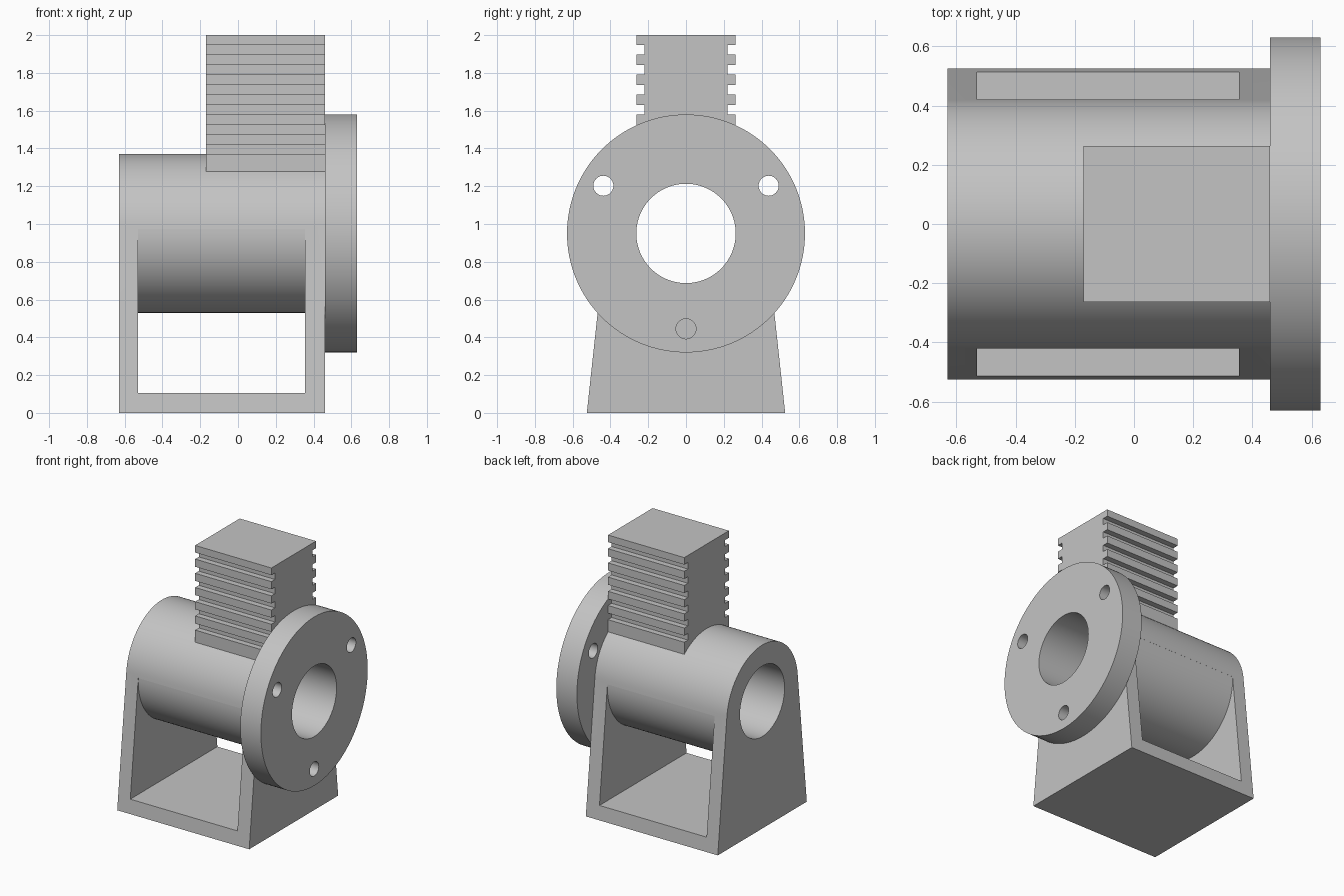
import bpy, bmesh
from math import sin, cos, acos, atan2, hypot, radians

cube = bpy.data.objects.get("Cube")
if cube:
    bpy.data.objects.remove(cube, do_unlink=True)

grey = bpy.data.materials.new("plain grey")
grey.use_nodes = True
colour = (0.55, 0.55, 0.55, 1)
grey.diffuse_color = colour
grey.node_tree.nodes["Principled BSDF"].inputs["Base Color"].default_value = colour

AXIS = 0.95                   # height of the bore axis
BARREL, BORE, FLANGE = 0.42, 0.263, 0.63
LEFT, FACE, RIGHT = -0.63, 0.46, 0.63
FOOT, FLOOR = 0.525, 0.105


def arc(radius, start, end, steps, y=0, z=AXIS):
    angles = [start + (end - start) * i / steps for i in range(steps + 1)]
    return [(y + radius * cos(a), z + radius * sin(a)) for a in angles]


def circle(radius, y=0, z=AXIS, steps=96):
    return arc(radius, 0, radians(360), steps, y, z)[:-1]


def prism(name, profile, x0, x1):
    """Extrude a (y, z) outline along x."""
    bm = bmesh.new()
    ends = [[bm.verts.new((x, y, z)) for y, z in profile] for x in (x0, x1)]
    for end in ends:
        bm.faces.new(end)
    n = len(profile)
    for i in range(n):
        j = (i + 1) % n
        bm.faces.new((ends[0][i], ends[0][j], ends[1][j], ends[1][i]))
    bmesh.ops.recalc_face_normals(bm, faces=bm.faces)
    mesh = bpy.data.meshes.new(name)
    bm.to_mesh(mesh)
    bm.free()
    mesh.materials.append(grey)
    obj = bpy.data.objects.new(name, mesh)
    bpy.context.collection.objects.link(obj)
    return obj


def select(obj):
    bpy.ops.object.select_all(action="DESELECT")
    obj.select_set(True)
    bpy.context.view_layer.objects.active = obj


def cut(obj, profile, x0, x1):
    cutter = prism("cutter", profile, x0, x1)
    cutter.hide_render = True
    mod = obj.modifiers.new("cut", "BOOLEAN")
    mod.operation = "DIFFERENCE"
    mod.solver = "EXACT"
    mod.object = cutter
    select(obj)
    bpy.ops.object.modifier_apply(modifier=mod.name)
    bpy.data.objects.remove(cutter, do_unlink=True)


# Housing: barrel blended by tangent sides into a wide foot
tangent = atan2(-AXIS, FOOT) + acos(BARREL / hypot(FOOT, AXIS))
outline = [(-FOOT, 0), (FOOT, 0)] + arc(BARREL, tangent, radians(180) - tangent, 64)
housing = prism("housing", outline, LEFT, FACE)

# Opening under the barrel, leaving two end walls and a floor
side = tangent - radians(3)
under = arc(BARREL, side, radians(-180) - side, 64)
top = under[0][1]
opening = [(-1, FLOOR), (1, FLOOR), (1, top)] + under + [(-1, top)]
cut(housing, opening, -0.53, 0.355)
cut(housing, circle(BORE), -1, 1)

# Flange with a bore and three bolt holes
flange = prism("flange", circle(FLANGE, steps=128), FACE, RIGHT)
cut(flange, circle(BORE), 0, 1)
for degrees in (30, 150, 270):
    a = radians(degrees)
    cut(flange, circle(0.053, 0.505 * cos(a), AXIS + 0.505 * sin(a), 40), 0, 1)

# Block on top with six grooves down the front and back
half, inner = 0.263, 0.22
edge = [(half, 1.26)]
for i in reversed(range(6)):
    z = 1.947 - 0.106 * i
    edge += [(half, z - 0.049), (inner, z - 0.049), (inner, z), (half, z)]
edge.append((half, 2))
block = prism("grooved_block", edge + [(-y, z) for y, z in reversed(edge)], -0.17, FACE)

for obj in (housing, flange, block):
    select(obj)
    bpy.ops.object.shade_smooth_by_angle(angle=radians(30))
